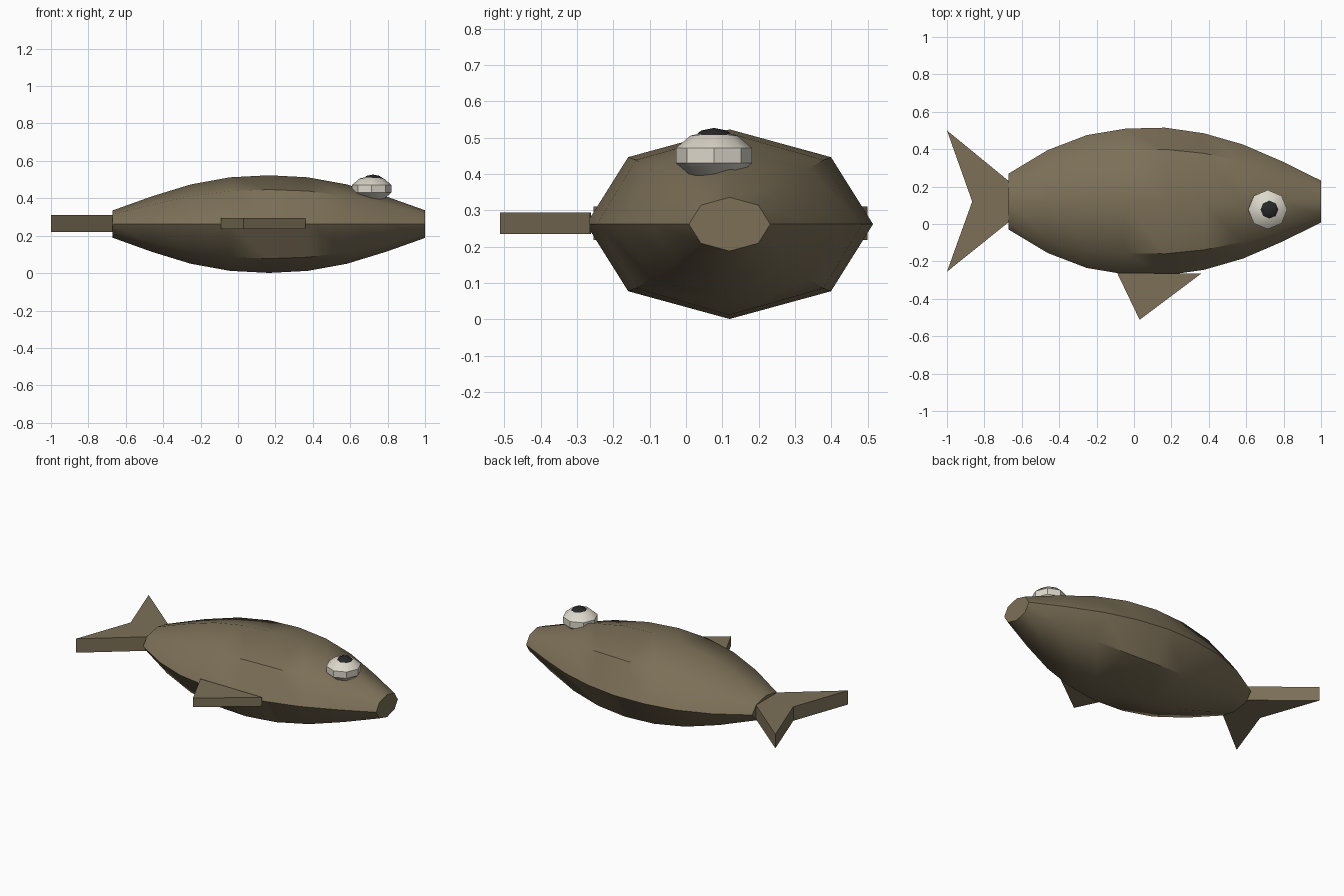
import bpy, bmesh, math

cube = bpy.data.objects.get("Cube")
if cube:
    bpy.data.objects.remove(cube)


def material(name, rgb):
    m = bpy.data.materials.new(name)
    m.use_nodes = True
    m.diffuse_color = (*rgb, 1)
    bsdf = next(n for n in m.node_tree.nodes if n.type == 'BSDF_PRINCIPLED')
    bsdf.inputs["Base Color"].default_value = (*rgb, 1)
    return m


def finish(name, bm, mat, smooth=None):
    bmesh.ops.recalc_face_normals(bm, faces=bm.faces)
    mesh = bpy.data.meshes.new(name)
    bm.to_mesh(mesh)
    bm.free()
    mesh.materials.append(mat)
    ob = bpy.data.objects.new(name, mesh)
    bpy.context.collection.objects.link(ob)
    if smooth:
        bpy.ops.object.select_all(action='DESELECT')
        ob.select_set(True)
        bpy.context.view_layer.objects.active = ob
        bpy.ops.object.shade_smooth_by_angle(angle=math.radians(smooth))
    return ob


def loft(name, rings, sides, axis, centre, mat, smooth):
    """Skin elliptical rings given as (position, radius_a, radius_b)."""
    bm = bmesh.new()
    loops = []
    for pos, ra, rb in rings:
        loop = []
        for i in range(sides):
            t = math.tau * i / sides
            a, b = ra * math.cos(t), rb * math.sin(t)
            p = (pos, a, b) if axis == 'X' else (a, b, pos)
            loop.append(bm.verts.new([u + v for u, v in zip(p, centre)]))
        loops.append(loop)
    for lo, hi in zip(loops, loops[1:]):
        for i in range(sides):
            j = (i + 1) % sides
            bm.faces.new((lo[i], lo[j], hi[j], hi[i]))
    bm.faces.new(loops[0])
    bm.faces.new(loops[-1])
    bmesh.ops.remove_doubles(bm, verts=bm.verts, dist=0.0005)
    return finish(name, bm, mat, smooth)


def plate(name, outline, z0, z1, mat):
    """Extrude a flat outline upward."""
    bm = bmesh.new()
    face = bm.faces.new([bm.verts.new((x, y, z0)) for x, y in outline])
    top = bmesh.ops.extrude_face_region(bm, geom=[face])
    verts = [g for g in top["geom"] if isinstance(g, bmesh.types.BMVert)]
    bmesh.ops.translate(bm, verts=verts, vec=(0, 0, z1 - z0))
    return finish(name, bm, mat)


def flat_ball(name, centre, radius, height, mat):
    """Squashed eight-sided ball with an upright band round its middle."""
    rings = []
    for lat in (-89.9, -54, -18, 18, 54, 89.9):
        a = math.radians(lat)
        r = radius * math.cos(a)
        rings.append((height * math.sin(a), r, r))
    return loft(name, rings, 8, 'Z', centre, mat, 42)


skin = material("olive brown", (0.20, 0.16, 0.095))
white = material("eye white", (0.72, 0.68, 0.59))
black = material("pupil black", (0.02, 0.02, 0.02))

# Body: octagonal loft from tail root to blunt snout
widths = (0.15, 0.275, 0.355, 0.39, 0.395, 0.365, 0.305, 0.215, 0.112)
heights = (0.073, 0.148, 0.212, 0.25, 0.261, 0.25, 0.212, 0.148, 0.074)
step = 1.67 / (len(widths) - 1)
rings = [(-0.67 + i * step, w, h) for i, (w, h) in enumerate(zip(widths, heights))]
loft("body", rings, 8, 'X', (0, 0.12, 0.262), skin, 42)

# Forked tail and triangular belly fin
plate("tail_fin", [(-0.67, 0.23), (-1, 0.5), (-0.865, 0.12), (-1, -0.255), (-0.67, 0.01)],
      0.219, 0.311, skin)
plate("belly_fin", [(-0.09, -0.262), (0.03, -0.512), (0.36, -0.265)], 0.235, 0.294, skin)

# Single eye on the upper flank
flat_ball("eye", (0.715, 0.077, 0.451), 0.11, 0.068, white)
flat_ball("pupil", (0.722, 0.077, 0.49), 0.06, 0.037, black)
